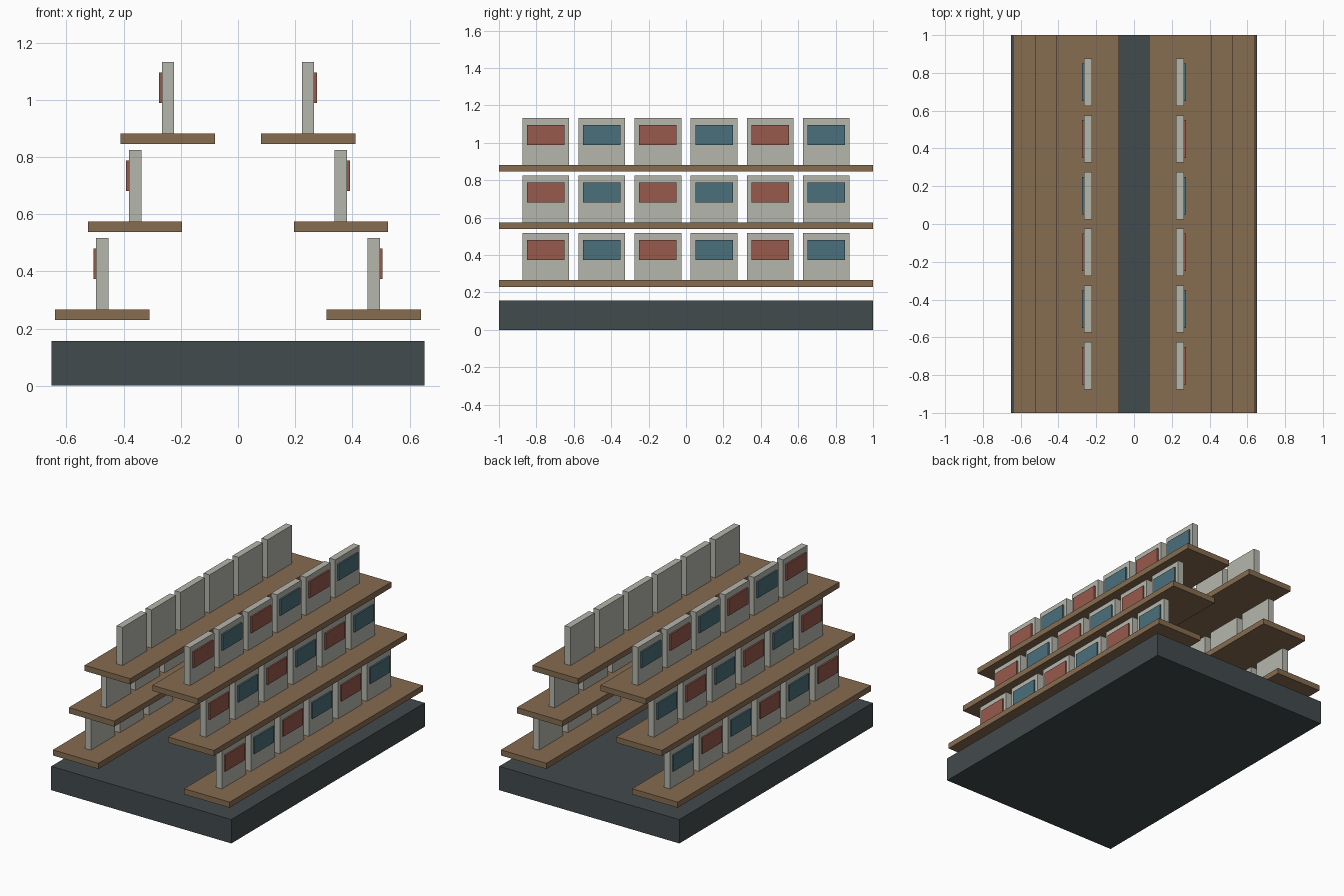
import bpy

if "Cube" in bpy.data.objects:
    bpy.data.objects.remove(bpy.data.objects["Cube"])


def material(name, rgb):
    m = bpy.data.materials.new(name)
    m.diffuse_color = (*rgb, 1.0)
    m.use_nodes = True
    m.node_tree.nodes["Principled BSDF"].inputs["Base Color"].default_value = m.diffuse_color
    return m


BASE = material("dark_slate", (0.055, 0.07, 0.073))
WOOD = material("wood", (0.24, 0.15, 0.08))
CASE = material("pale_grey", (0.46, 0.47, 0.41))
RED = material("brick_red", (0.31, 0.10, 0.07))
BLUE = material("teal_blue", (0.07, 0.16, 0.20))


def box(name, x, y, z, mat):
    """Box from (min, max) ranges on each axis."""
    ranges = (x, y, z)
    bpy.ops.mesh.primitive_cube_add(size=1, location=[(a + b) / 2 for a, b in ranges])
    ob = bpy.context.object
    ob.name = name
    ob.scale = [abs(b - a) for a, b in ranges]
    bpy.ops.object.transform_apply(location=False, rotation=False, scale=True)
    ob.data.materials.append(mat)
    return ob


# Plinth
box("base", (-0.652, 0.652), (-1, 1), (0, 0.156), BASE)

# Three stepped shelves per side, each with six display panels facing outward
for side, s in (("left", -1), ("right", 1)):
    for tier in range(3):
        cx = 0.475 - 0.115 * tier
        top = 0.267 + 0.3075 * tier
        tag = f"{side}_{tier + 1}"
        box(f"shelf_{tag}", (s * (cx - 0.165), s * (cx + 0.165)), (-1, 1),
            (top - 0.037, top), WOOD)
        for i in range(6):
            y = -0.75 + 0.3 * i
            box(f"panel_{tag}_{i + 1}", (s * (cx - 0.022), s * (cx + 0.021)),
                (y - 0.125, y + 0.125), (top, top + 0.25), CASE)
            # Coloured screen on the outer face
            box(f"screen_{tag}_{i + 1}", (s * (cx + 0.021), s * (cx + 0.031)),
                (y - 0.1, y + 0.1), (top + 0.107, top + 0.213),
                BLUE if i % 2 else RED)
